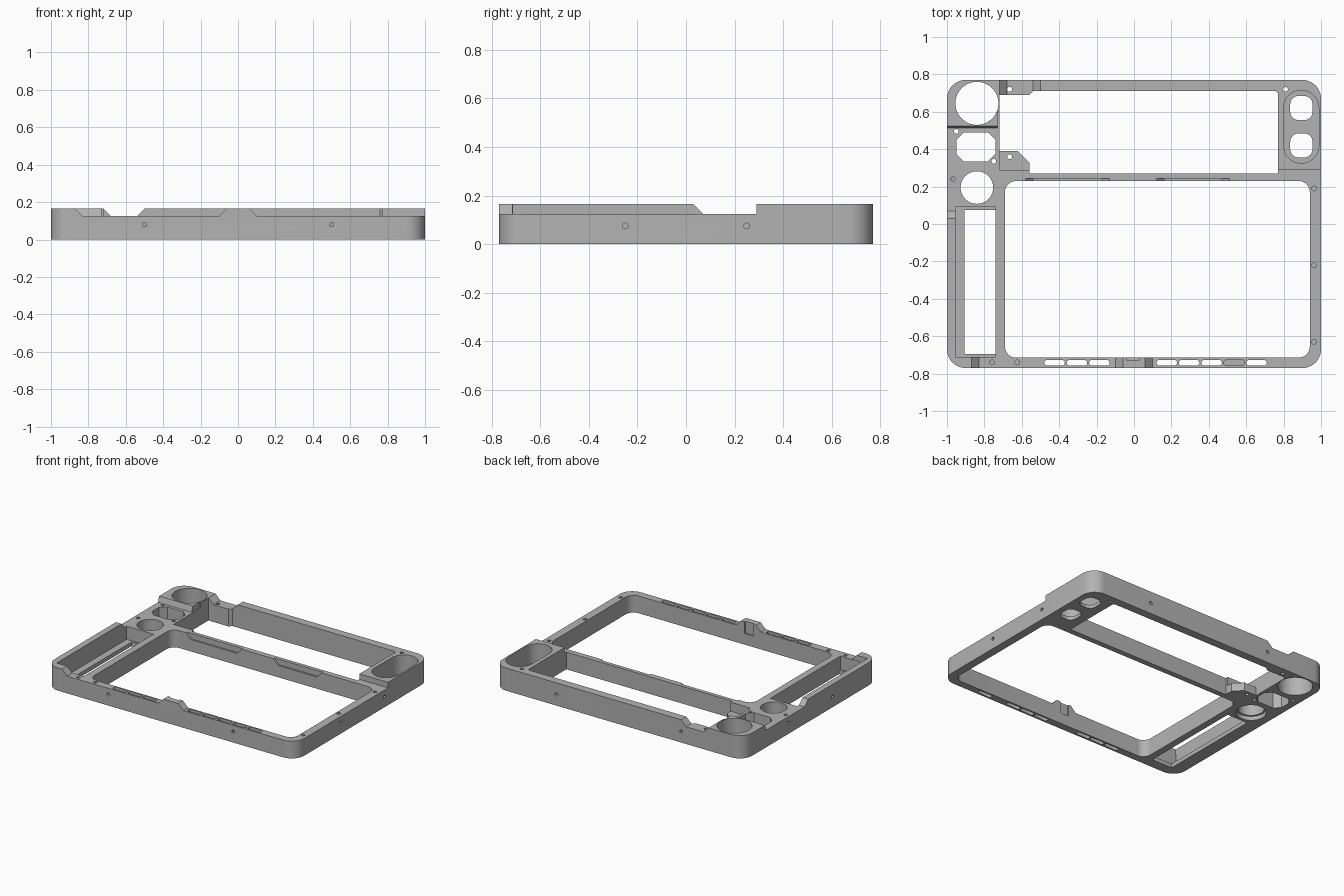
import bpy
import bmesh
import math

cube = bpy.data.objects.get("Cube")
if cube:
    bpy.data.objects.remove(cube, do_unlink=True)

TOP, LOW = 0.165, 0.125

grey = bpy.data.materials.new("mid grey")
grey.use_nodes = True
grey.diffuse_color = (0.45, 0.45, 0.45, 1)
grey.node_tree.nodes["Principled BSDF"].inputs["Base Color"].default_value = (0.45, 0.45, 0.45, 1)


def rounded(x0, x1, y0, y1, r, n=8):
    """Rounded rectangle outline; n=1 gives chamfers."""
    pts = []
    centres = [(x1 - r, y1 - r), (x0 + r, y1 - r), (x0 + r, y0 + r), (x1 - r, y0 + r)]
    for k, (cx, cy) in enumerate(centres):
        for i in range(n + 1):
            a = math.pi / 2 * (k + i / n)
            pts.append((cx + r * math.cos(a), cy + r * math.sin(a)))
    return pts


def circle(x, y, r, n=8):
    return rounded(x - r, x + r, y - r, y + r, r, n)


def box(x0, x1, y0, y1):
    return [(x0, y0), (x1, y0), (x1, y1), (x0, y1)]


def prism(name, pts, lo, hi, axis="z"):
    """Extrude an outline from lo to hi along one axis."""
    place = {"x": lambda a, b, t: (t, a, b),
             "y": lambda a, b, t: (a, t, b),
             "z": lambda a, b, t: (a, b, t)}[axis]
    bm = bmesh.new()
    bottom = [bm.verts.new(place(a, b, lo)) for a, b in pts]
    top = [bm.verts.new(place(a, b, hi)) for a, b in pts]
    bm.faces.new(bottom)
    bm.faces.new(top)
    for i in range(len(pts)):
        j = (i + 1) % len(pts)
        bm.faces.new((bottom[i], bottom[j], top[j], top[i]))
    bmesh.ops.remove_doubles(bm, verts=bm.verts, dist=1e-5)
    bmesh.ops.recalc_face_normals(bm, faces=bm.faces)
    mesh = bpy.data.meshes.new(name)
    bm.to_mesh(mesh)
    bm.free()
    obj = bpy.data.objects.new(name, mesh)
    bpy.context.collection.objects.link(obj)
    return obj


frame = prism("frame_body", rounded(-1, 1, -0.77, 0.77, 0.1, 12), 0, TOP)


def cut(pts, lo=-0.1, hi=0.3, axis="z"):
    """Subtract an extruded outline from the frame."""
    cutter = prism("cutter", pts, lo, hi, axis)
    cutter.hide_render = True
    mod = frame.modifiers.new("cut", "BOOLEAN")
    mod.operation = "DIFFERENCE"
    mod.solver = "EXACT"
    mod.object = cutter
    graph = bpy.context.evaluated_depsgraph_get()
    mesh = bpy.data.meshes.new_from_object(frame.evaluated_get(graph))
    frame.modifiers.clear()
    frame.data = mesh
    bpy.data.objects.remove(cutter, do_unlink=True)


def ramped(a0, a1, ramp0=0.04, ramp1=0.04):
    """Lowered stretch of rim with sloping ends."""
    return [(a0, TOP), (a0 + ramp0, LOW), (a1 - ramp1, LOW), (a1, TOP), (a1, 0.3), (a0, 0.3)]


# Main openings: large window, and upper window with two corner brackets
cut(rounded(-0.69, 0.94, -0.715, 0.23, 0.06))
cut([(-0.72, 0.39), (-0.62, 0.39), (-0.56, 0.33), (-0.56, 0.27), (0.77, 0.27), (0.77, 0.70),
     (0.76, 0.71), (-0.54, 0.71), (-0.56, 0.69), (-0.72, 0.69)])
cut(box(-0.72, -0.5, 0.29, 0.45), 0.06)

# Lowered rims
cut(ramped(-0.87, -0.06), -0.9, -0.705, "y")
cut(ramped(0.06, 1.1), -0.9, -0.705, "y")
cut(box(-0.955, 1.1, -0.712, 0.29), LOW)
cut(ramped(0.03, 0.525, 0.04, 0.012), -1.1, -0.72, "x")
cut(box(-0.73, 0.5, 0.28, 0.6), LOW)
cut(ramped(-0.72, -0.5), 0.6, 0.9, "y")

# Left column: round wells, chamfered window, long ledged pocket
cut(circle(-0.84, 0.645, 0.115, 12))
cut(rounded(-0.95, -0.74, 0.335, 0.49, 0.04, 1))
cut(circle(-0.84, 0.195, 0.087, 12))
cut(circle(-0.84, 0.195, 0.1, 12), -0.1, 0.03)
cut(box(-0.955, -0.74, -0.71, 0.09), 0.03)
cut(box(-0.905, -0.74, -0.695, 0.075))

# Right block: capsule pocket with two floor holes
cut(rounded(0.8, 0.988, 0.325, 0.715, 0.094, 12), 0.025)
for y in (0.42, 0.62):
    cut(rounded(0.835, 0.955, y - 0.065, y + 0.065, 0.045, 4))

# Shallow recesses along the crossbar
for x0, x1 in ((-0.58, -0.13), (0.12, 0.51)):
    cut([(x0, 0.2), (x0, LOW), (x0 + 0.04, 0.085), (x1 - 0.04, 0.085), (x1, LOW), (x1, 0.2)],
        0.2, 0.243, "y")

# Front tab notch and vent slots
cut(box(-0.04, 0.03, -0.726, -0.7), 0.08)
for start, count in ((-0.48, 3), (0.12, 5)):
    for i in range(count):
        x = start + 0.12 * i
        depth = 0.06 if (count, i) == (5, 3) else -0.1
        cut(rounded(x, x + 0.11, -0.757, -0.727, 0.014, 3), depth)

# Screw holes through the top
for x, y in ((-0.665, 0.72), (0.81, 0.72), (-0.95, 0.495), (-0.75, 0.335), (-0.665, 0.36)):
    cut(circle(x, y, 0.013, 3))
# Blind screw holes
for x, y in ((-0.76, -0.74), (-0.625, -0.74), (0.963, 0.19), (0.963, -0.22), (0.963, -0.63),
             (-0.968, 0.24)):
    cut(circle(x, y, 0.013, 3), 0.07)
# Side screw holes
for s in (-1, 1):
    for lo, hi in ((-0.8, -0.74), (0.74, 0.8)):
        cut(circle(0.5 * s, 0.08, 0.012, 3), lo, hi, "y")
    for lo, hi in ((-1.03, -0.97), (0.97, 1.03)):
        cut(circle(0.25 * s, 0.075, 0.012, 3), lo, hi, "x")

# Finish
frame.data.materials.clear()
frame.data.materials.append(grey)
for o in bpy.context.selected_objects:
    o.select_set(False)
frame.select_set(True)
bpy.context.view_layer.objects.active = frame
bpy.ops.object.shade_smooth_by_angle(angle=math.radians(30))
